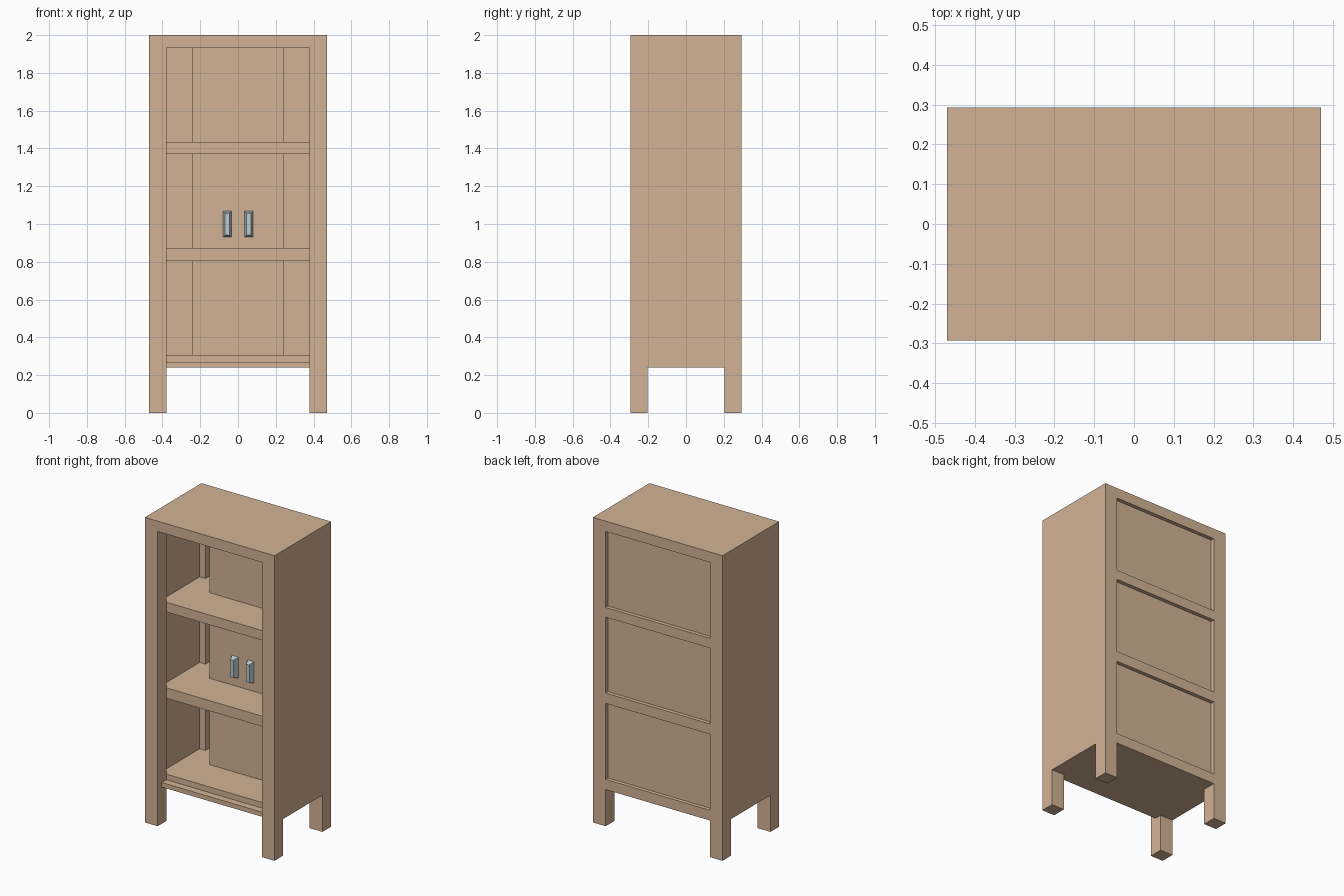
import bpy

if "Cube" in bpy.data.objects:
    bpy.data.objects.remove(bpy.data.objects["Cube"])

def material(name, rgb):
    m = bpy.data.materials.new(name)
    m.diffuse_color = (*rgb, 1)
    m.use_nodes = True
    m.node_tree.nodes["Principled BSDF"].inputs["Base Color"].default_value = m.diffuse_color
    return m

wood = material("wood", (0.65, 0.45, 0.30))
metal = material("metal", (0.50, 0.60, 0.64))

def make(name, verts, faces, mat):
    me = bpy.data.meshes.new(name)
    me.from_pydata(verts, [], faces)
    me.materials.append(mat)
    ob = bpy.data.objects.new(name, me)
    bpy.context.collection.objects.link(ob)
    return ob

# hexahedron between a rear rectangle (y1) and a front one (y0) shrunk by taper
def box(name, x, y, z, mat=wood, taper=0.0):
    v = []
    for yy, t in ((y[0], taper), (y[1], 0)):
        v += [(x[0] + t, yy, z[0] + t), (x[1] - t, yy, z[0] + t),
              (x[1] - t, yy, z[1] - t), (x[0] + t, yy, z[1] - t)]
    f = [(0, 1, 2, 3), (7, 6, 5, 4), (0, 4, 5, 1),
         (1, 5, 6, 2), (2, 6, 7, 3), (3, 7, 4, 0)]
    return make(name, v, f, mat)

W, D, H = 0.47, 0.293, 2.0      # half width, half depth, height
PX, PY = 0.378, 0.203           # inner faces of the corner posts
SIDE, FLOOR, TOP = 0.42, 0.24, 1.932

# top slab
box("top", (-W, W), (-D, D), (TOP, H))

for s, side in ((-1, "left"), (1, "right")):
    xp = sorted((s * PX, s * W))
    # corner posts running down into legs
    box(f"front_post_{side}", xp, (-D, -PY), (0, TOP))
    box(f"back_post_{side}", xp, (PY, D), (0, TOP))
    # side panel flush with the posts outside
    box(f"side_panel_{side}", sorted((s * SIDE, s * W)), (-PY, PY), (FLOOR, TOP))
    # tapered handle
    box(f"handle_{side}", sorted((s * 0.035, s * 0.08)), (0.018, 0.054),
        (0.93, 1.068), metal, 0.011)

# shelves with the matching flush rails at the back
for name, z in (("upper_shelf", (1.37, 1.434)), ("middle_shelf", (0.805, 0.873)),
                ("bottom_shelf", (0.27, 0.307))):
    box(name, (-SIDE, SIDE), (-PY, PY), z)
    box(name + "_back_rail", (-PX, PX), (PY, D), z)

# floor board with a lip in front of the bottom shelf
box("floor_board", (-SIDE, SIDE), (-PY, PY), (FLOOR, 0.27))
box("floor_lip", (-PX, PX), (-0.25, -PY), (FLOOR, 0.27))
box("floor_back_rail", (-PX, PX), (PY, D), (FLOOR, 0.27))

# recessed back panels and the inner cabinet carrying the handles
for i, z in enumerate(((0.307, 0.805), (0.873, 1.37), (1.434, TOP))):
    box(f"back_panel_{i + 1}", (-PX, PX), (0.257, 0.268), z)
    box(f"inner_cabinet_{i + 1}", (-0.243, 0.243), (0.054, 0.257), z)
